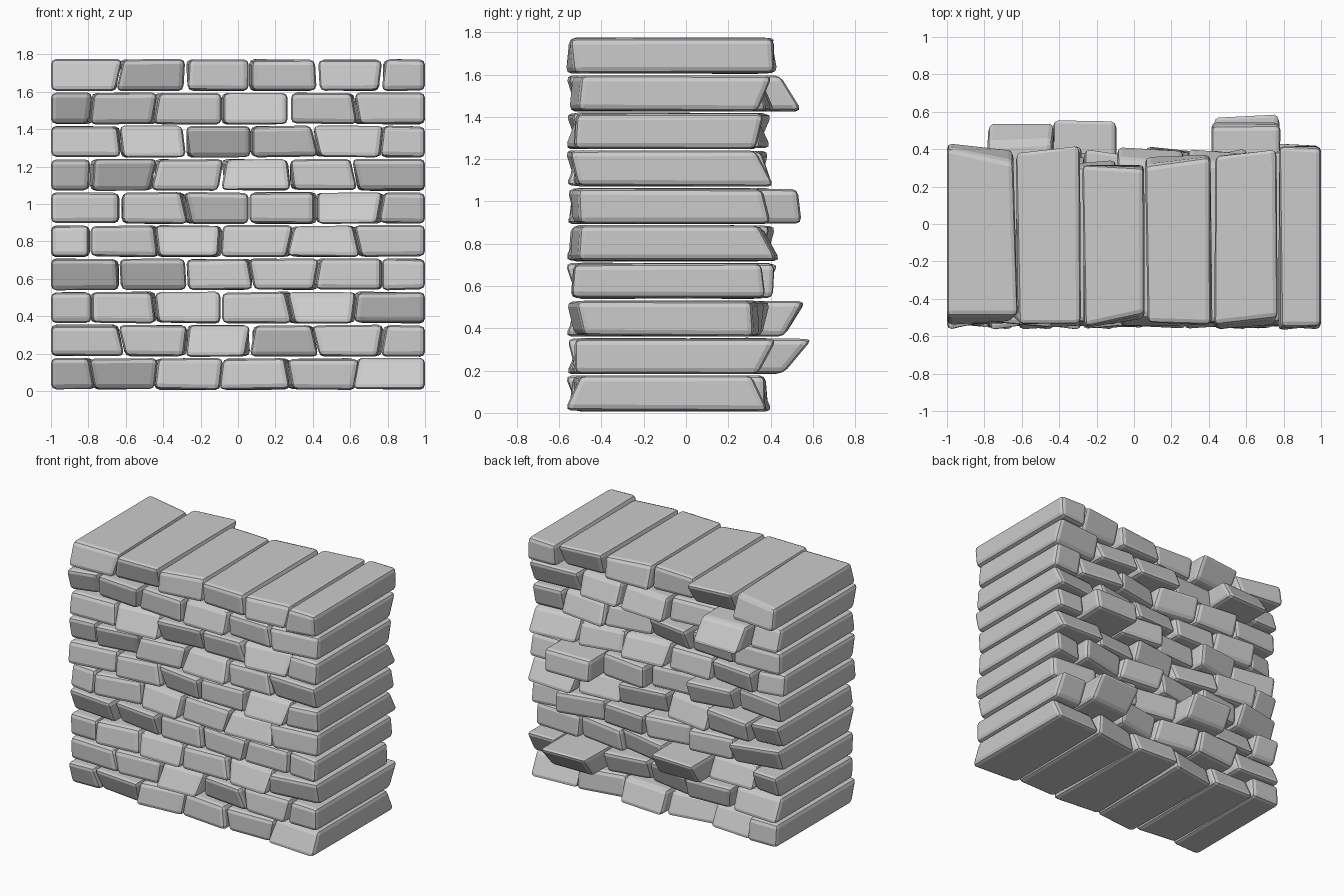
import bpy, bmesh, random

if "Cube" in bpy.data.objects:
    bpy.data.objects.remove(bpy.data.objects["Cube"])

random.seed(11)
STEP = 0.1775
EVEN = [-1.0, -0.785, -0.44, -0.09, 0.275, 0.63, 1.0]
ODD = [-1.0, -0.63, -0.28, 0.065, 0.42, 0.77, 1.0]

# lean of each joint per course (top minus bottom)
LEAN = [
    [-.03, .02, .02, -.03, .03],
    [-.04, .02, .03, -.04, .03],
    [.0, -.02, .0, -.04, .02],
    [-.01, -.01, -.03, .03, .0],
    [.0, -.02, .01, .04, -.04],
    [.0, -.04, .0, .0, .03],
    [.01, .04, .03, -.02, -.04],
    [-.02, -.02, .0, -.04, .02],
    [.02, .03, .0, .0, -.03],
    [.04, .01, .0, -.01, .02],
]
# front face pitch: d = overhanging, m = upright, l = leaning back
PITCH_CODE = ["ddmmml", "mmldmm", "mmlmld", "ddmmmm", "mmlmlm",
              "mmdmlm", "ddmlmd", "mlddlm", "ddmlmm", "mdmmll"]
PITCH = {"d": -0.025, "m": 0.005, "l": 0.035}

# back ends that stand out: (course, brick): (y at bottom, y at top)
PROUD = {(1, 4): (0.46, 0.59), (2, 2): (0.46, 0.56), (5, 4): (0.54, 0.53),
         (8, 1): (0.54, 0.44)}
# back edge of the right-hand end stones: (y at bottom, y at top)
RIGHT_BACK = [(.39, .31), (.34, .43), (.32, .31), (.38, .36), (.43, .34),
              (.40, .36), (.42, .33), (.33, .37), (.34, .41), (.42, .39)]
# upper edges of the cap course: (y at left, y at right)
CAP_BACK = [(.41, .33), (.39, .43), (.32, .30), (.31, .36), (.37, .41), (.42, .41)]
CAP_FRONT = [(-.49, -.49), (-.54, -.54), (-.55, -.48), (-.53, -.54), (-.54, -.50), (-.55, -.55)]


def jit(a):
    return random.uniform(-a, a)


def add_stone(bm, corners):
    """Eight corners keyed by x, y, z side."""
    v = {k: bm.verts.new(p) for k, p in corners.items()}
    quads = [("000", "100", "101", "001"), ("110", "010", "011", "111"),
             ("010", "000", "001", "011"), ("100", "110", "111", "101"),
             ("001", "101", "111", "011"), ("010", "110", "100", "000")]
    for q in quads:
        bm.faces.new([v[k] for k in q])


for r in range(10):
    joints = ODD if r % 2 else EVEN
    lean = [0] + LEAN[r] + [0]
    bm = bmesh.new()
    for i in range(6):
        pitch = PITCH[PITCH_CODE[r][i]] + jit(0.01)
        yaw = jit(0.03)
        back = random.uniform(0.31, 0.39)
        bpitch, byaw = jit(0.045), jit(0.035)
        c = {}
        for xi in (0, 1):
            j = i + xi
            gap = 0.0 if j in (0, 6) else (0.004 if xi == 0 else -0.004)
            for yi in (0, 1):
                xj = 0 if j in (0, 6) else jit(0.01)
                for zi in (0, 1):
                    sx, sz = 2 * xi - 1, 2 * zi - 1
                    x = joints[j] + gap + xj
                    x += lean[j] * sz * (0.5 if yi == 0 else random.uniform(-.6, .6))
                    if yi == 0:
                        y = max(-0.575, min(-0.45, -0.525 + yaw * sx + pitch * sz))
                        if r == 9 and zi:
                            y = CAP_FRONT[i][xi]
                    elif (r, i) in PROUD:
                        y = PROUD[(r, i)][zi] + jit(0.01)
                    elif r == 9 and zi:
                        y = CAP_BACK[i][xi]
                    elif i == 5:
                        y = RIGHT_BACK[r][zi] + (byaw if xi == 0 else 0)
                    else:
                        y = back + byaw * sx + bpitch * sz + jit(0.01)
                    z = 0.003 + (r + zi) * STEP
                    z -= sz * (0.002 + random.uniform(0, 0.008))
                    c[f"{xi}{yi}{zi}"] = (max(-1, min(1, x)), y, z)
        add_stone(bm, c)
    # worn edges
    bmesh.ops.bevel(bm, geom=bm.edges[:], offset=0.028, offset_type='OFFSET',
                    segments=2, profile=0.5, affect='EDGES', clamp_overlap=True)
    bmesh.ops.recalc_face_normals(bm, faces=bm.faces[:])
    me = bpy.data.meshes.new(f"stone_course_{r + 1}")
    bm.to_mesh(me)
    bm.free()
    ob = bpy.data.objects.new(f"stone_course_{r + 1}", me)
    bpy.context.collection.objects.link(ob)
